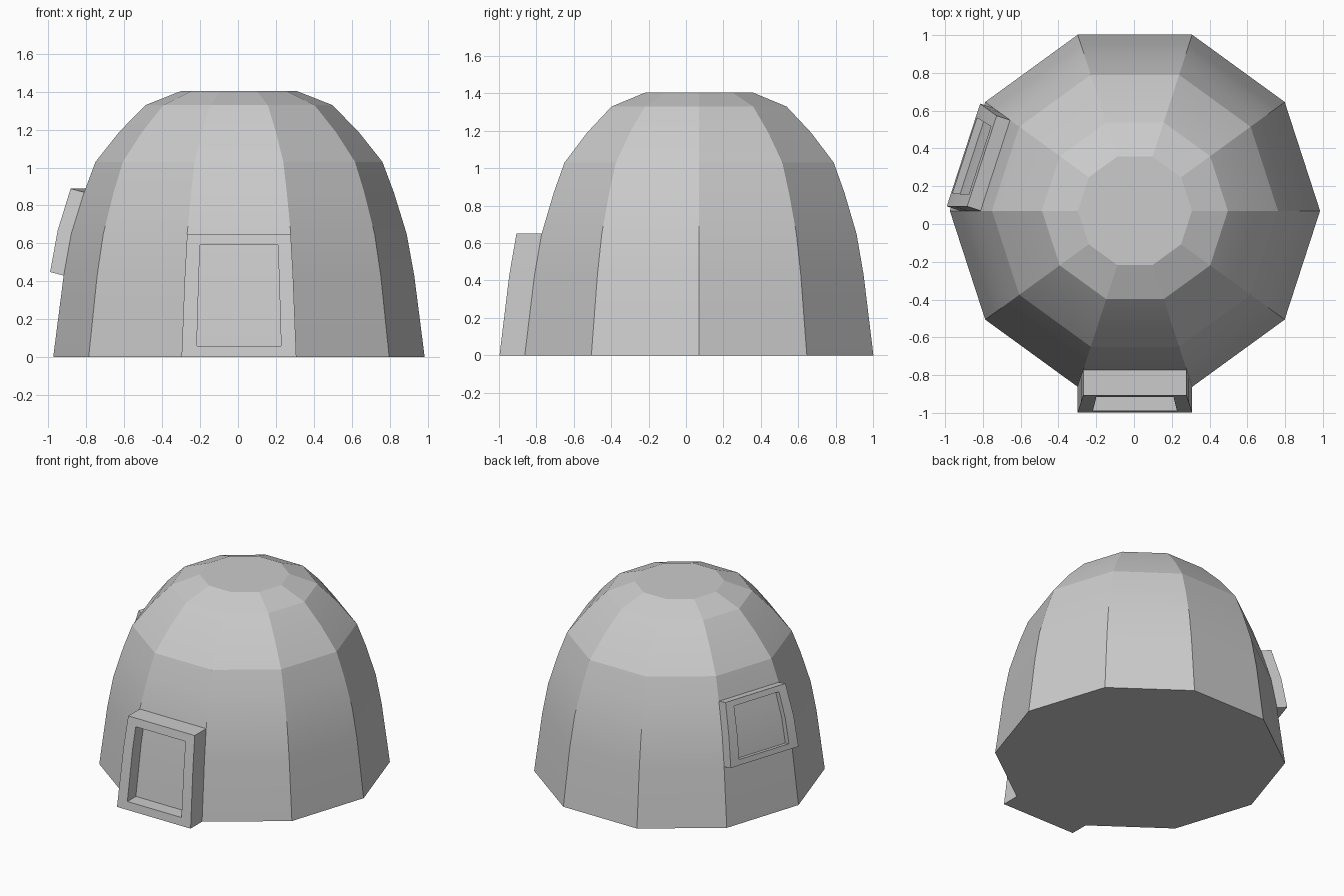
import bpy, bmesh, math
from mathutils import Vector

if "Cube" in bpy.data.objects:
    bpy.data.objects.remove(bpy.data.objects["Cube"], do_unlink=True)

SIDES = 10
CENTRE = Vector((0.005, 0.07, 0))
# Dome profile: radius, height
PROFILE = [(0.98, 0), (0.925, 0.43), (0.885, 0.65), (0.817, 0.87),
           (0.757, 1.03), (0.63, 1.19), (0.492, 1.33), (0.302, 1.405)]

plaster = bpy.data.materials.new("plain_grey")
plaster.use_nodes = True
grey = (0.6, 0.6, 0.6, 1)
plaster.diffuse_color = grey
plaster.node_tree.nodes["Principled BSDF"].inputs["Base Color"].default_value = grey


def finish(bm, name):
    bmesh.ops.recalc_face_normals(bm, faces=bm.faces)
    mesh = bpy.data.meshes.new(name)
    bm.to_mesh(mesh)
    bm.free()
    mesh.materials.append(plaster)
    obj = bpy.data.objects.new(name, mesh)
    bpy.context.collection.objects.link(obj)
    bpy.ops.object.select_all(action='DESELECT')
    obj.select_set(True)
    bpy.context.view_layer.objects.active = obj
    bpy.ops.object.shade_smooth_by_angle(angle=math.radians(10))
    return obj


def corner(i, r, z):
    a = math.tau * i / SIDES
    return CENTRE + Vector((r * math.cos(a), r * math.sin(a), z))


def radius_at(z):
    for (r0, z0), (r1, z1) in zip(PROFILE, PROFILE[1:]):
        if z <= z1:
            return r0 + (r1 - r0) * (z - z0) / (z1 - z0)
    return PROFILE[-1][0]


# Ten-sided dome with closed base and flat crown
bm = bmesh.new()
rings = [[bm.verts.new(corner(i, r, z)) for i in range(SIDES)] for r, z in PROFILE]
for low, high in zip(rings, rings[1:]):
    for i in range(SIDES):
        j = (i + 1) % SIDES
        bm.faces.new((low[i], low[j], high[j], high[i]))
bm.faces.new(rings[0][::-1])
bm.faces.new(rings[-1])
finish(bm, "dome")


def framed_opening(name, side, bottom, middle, top, depth, recess, lift):
    """Frame pushed out from one dome side, with a sunken panel."""
    a = math.tau * (side + 0.5) / SIDES
    out = Vector((math.cos(a), math.sin(a), lift))
    height = top - bottom
    levels = [bottom, bottom + 0.09 * height, middle, top - 0.09 * height, top]
    bm = bmesh.new()
    grid = []
    for z in levels:
        r = radius_at(z)
        p, q = corner(side, r, z), corner(side + 1, r, z)
        grid.append([bm.verts.new(p.lerp(q, u) + out * depth)
                     for u in (0, 0.13, 0.87, 1)])
    panel = []
    for j in range(4):
        for i in range(3):
            f = bm.faces.new((grid[j][i], grid[j][i + 1],
                              grid[j + 1][i + 1], grid[j + 1][i]))
            if i == 1 and j in (1, 2):
                panel.append(f)
    # Outer sides back to the dome
    rim = [e for e in bm.edges if e.is_boundary]
    new = bmesh.ops.extrude_edge_only(bm, edges=rim)["geom"]
    bmesh.ops.translate(bm, vec=-out * (depth + 0.003),
                        verts=[v for v in new if isinstance(v, bmesh.types.BMVert)])
    # Sunken panel
    new = bmesh.ops.extrude_face_region(bm, geom=panel)["geom"]
    bmesh.ops.delete(bm, geom=[f for f in panel if f.is_valid], context='FACES_ONLY')
    bmesh.ops.translate(bm, vec=-out * recess,
                        verts=[v for v in new if isinstance(v, bmesh.types.BMVert)])
    finish(bm, name)


framed_opening("doorway", 7, 0, 0.43, 0.65, 0.135, 0.1, 0)
framed_opening("window", 4, 0.43, 0.65, 0.87, 0.075, 0.04, 0.25)
